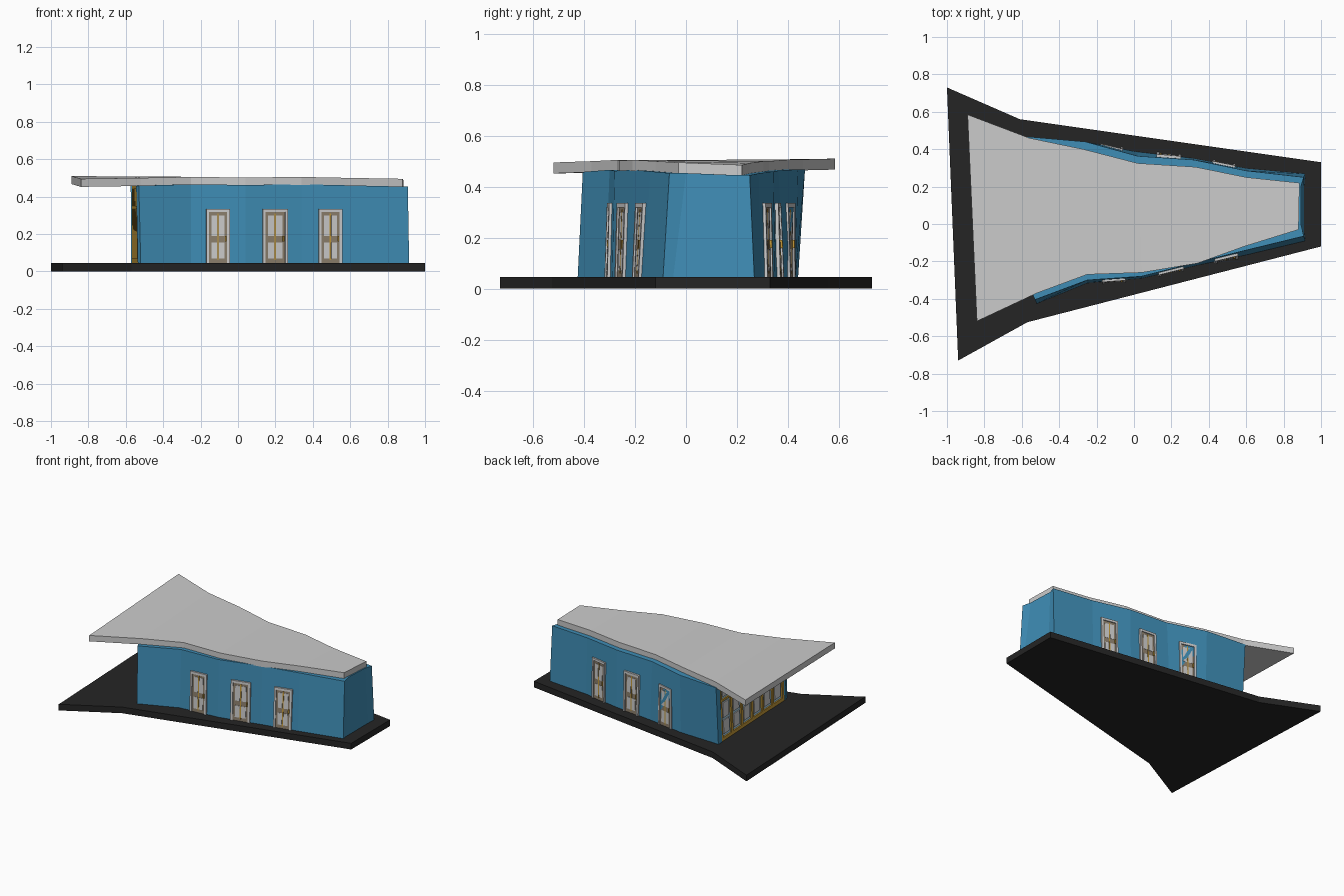
import bpy
from mathutils import Vector

if "Cube" in bpy.data.objects:
    bpy.data.objects.remove(bpy.data.objects["Cube"])


def material(name, rgb):
    m = bpy.data.materials.new(name)
    m.diffuse_color = (*rgb, 1)
    m.use_nodes = True
    m.node_tree.nodes["Principled BSDF"].inputs["Base Color"].default_value = m.diffuse_color
    return m


BLUE = material("blue_paint", (0.05, 0.27, 0.47))
BLACK = material("black_base", (0.018, 0.018, 0.018))
GOLD = material("gold_trim", (0.55, 0.32, 0.04))
BROWN = material("brown_leaf", (0.26, 0.21, 0.15))
GLASS = material("pale_glass", (0.4, 0.62, 0.75))
FLOOR = 0.045


def add_mesh(name, verts, faces, mat=None):
    me = bpy.data.meshes.new(name)
    me.from_pydata([tuple(v) for v in verts], [], faces)
    ob = bpy.data.objects.new(name, me)
    bpy.context.collection.objects.link(ob)
    if mat:
        me.materials.append(mat)
    bpy.context.view_layer.objects.active = ob
    ob.select_set(True)
    bpy.ops.object.mode_set(mode='EDIT')
    bpy.ops.mesh.select_all(action='SELECT')
    bpy.ops.mesh.normals_make_consistent(inside=False)
    bpy.ops.object.mode_set(mode='OBJECT')
    ob.select_set(False)
    return ob


def tube(rings):
    """Join four-cornered rings into a capped solid."""
    verts = [v for r in rings for v in r]
    faces = [(0, 1, 2, 3), tuple(len(verts) - 4 + k for k in range(4))]
    for i in range(len(rings) - 1):
        a, b = 4 * i, 4 * i + 4
        faces += [(a + k, a + (k + 1) % 4, b + (k + 1) % 4, b + k) for k in range(4)]
    return verts, faces


def slab(name, front, back, thick, mat=None):
    """Plate between a front edge and a back edge of (x, y, top z)."""
    rings = []
    for f, b in zip(front, back):
        rings.append([f, b, (b[0], b[1], b[2] - thick), (f[0], f[1], f[2] - thick)])
    return add_mesh(name, *tube(rings), mat)


def inset(path, dist):
    """Offset an open path to its left."""
    pts = [Vector(p) for p in path]
    out = []
    for i, p in enumerate(pts):
        dirs = []
        if i > 0:
            dirs.append((p - pts[i - 1]).normalized())
        if i < len(pts) - 1:
            dirs.append((pts[i + 1] - p).normalized())
        norms = [Vector((-d.y, d.x)) for d in dirs]
        m = sum(norms, Vector((0, 0))).normalized()
        out.append(p + m * (dist / max(0.5, m.dot(norms[0]))))
    return out


# Ground slab
slab("base",
     [(-0.94, -0.73, FLOOR), (-0.57, -0.525, FLOOR), (1, -0.12, FLOOR)],
     [(-1, 0.73, FLOOR), (-0.61, 0.56, FLOOR), (1, 0.33, FLOOR)], FLOOR, BLACK)

# Flared roof plate
slab("roof",
     [(-0.84, -0.52, .495), (-0.52, -0.37, .50), (-0.25, -0.27, .505), (0.04, -0.26, .502),
      (0.34, -0.21, .505), (0.59, -0.12, .50), (0.88, -0.03, .495)],
     [(-0.89, 0.585, .51), (-0.56, 0.46, .507), (-0.27, 0.40, .506), (0.02, 0.325, .50),
      (0.33, 0.305, .50), (0.60, 0.25, .493), (0.885, 0.22, .485)], 0.043)

# Folded U-shaped wall, outer line at floor and at top
front_low = [(-.52, -.425), (-.25, -.315), (.04, -.29), (.34, -.22), (.6, -.165), (.915, -.09)]
front_top = [(-.53, -.405), (-.25, -.30), (.04, -.28), (.34, -.205), (.6, -.14), (.908, -.065)]
back_low = [(-.57, .44), (-.26, .43), (.02, .385), (.32, .35), (.6, .297), (.915, .268)]
back_top = [(-.57, .467), (-.26, .44), (.02, .363), (.32, .343), (.6, .285), (.908, .25)]
end_low = [(.91, -.05), (.91, .205)]
end_top = [(.892, 0), (.892, .2)]
low = front_low + end_low + back_low[::-1]
top = front_top + end_top + back_top[::-1]
low_in, top_in = inset(low, 0.042), inset(top, 0.042)
heights = [.458, .466, .462, .466, .46, .453, .453, .445, .445, .452, .46, .463, .468, .468]
add_mesh("wall", *tube([
    [(*a, FLOOR), (*b, h), (*c, h), (*d, FLOOR)]
    for a, b, c, d, h in zip(low, top, top_in, low_in, heights)]), BLUE)


def wall_box(name, seg, u, z, d, mat=None):
    """Box lying on a leaning wall panel; u along it, z height, d outward depth."""
    a0, b0, a1, b1 = [Vector(p) for p in seg]
    t = (b0 - a0).normalized()
    out = Vector((t.y, -t.x))

    def point(uu, zz, dd):
        k = (zz - FLOOR) / 0.415
        p = a0.lerp(b0, uu).lerp(a1.lerp(b1, uu), k) + out * dd
        return (p.x, p.y, zz)
    rings = [[point(uu, z[0], d[0]), point(uu, z[0], d[1]),
              point(uu, z[1], d[1]), point(uu, z[1], d[0])] for uu in u]
    return add_mesh(name, *tube(rings), mat)


def door(name, seg, x0, x1):
    xa, xb = seg[0][0], seg[1][0]
    u0, u1 = sorted(((x0 - xa) / (xb - xa), (x1 - xa) / (xb - xa)))
    w = u1 - u0

    def box(part, a, b, z0, z1, depth, mat=None):
        wall_box(name + part, seg, (u0 + w * a, u0 + w * b), (z0, z1), (-0.042 - depth, depth), mat)
    # Surround, leaf, raised panels and handle
    box("_jamb_left", 0, 0.11, FLOOR, 0.335, 0.012)
    box("_jamb_right", 0.89, 1, FLOOR, 0.335, 0.012)
    box("_lintel", 0.11, 0.89, 0.318, 0.335, 0.012)
    box("_leaf", 0.11, 0.89, FLOOR, 0.318, 0.005, BROWN)
    for i, a in enumerate((0.22, 0.54)):
        for j, (z0, z1) in enumerate(((0.07, 0.155), (0.19, 0.30))):
            box(f"_panel_{i}{j}", a, a + 0.24, z0, z1, 0.007)
    box("_stile", 0.47, 0.53, 0.06, 0.31, 0.007, GOLD)
    box("_handle", 0.80, 0.86, 0.16, 0.19, 0.014, GOLD)


# Three doors on each long side
for i, (x0, x1) in enumerate(((-0.17, -0.045), (0.13, 0.265), (0.43, 0.555))):
    k = i + 1
    door(f"front_door_{k}", (front_low[k], front_low[k + 1], front_top[k], front_top[k + 1]), x0, x1)
    door(f"back_door_{k}", (back_low[k + 1], back_low[k], back_top[k + 1], back_top[k]),
         x0 - 0.01, x1 - 0.015)

# Glazed entrance across the open end
entry = ((-.56, .40), (-.525, -.375), (-.56, .425), (-.53, -.36))
wall_box("entry_sill", entry, (0, 1), (FLOOR, 0.07), (-0.015, 0.008), GOLD)
wall_box("entry_header", entry, (0, 1), (0.44, 0.465), (-0.015, 0.008), GOLD)
wall_box("entry_transom", entry, (0, 1), (0.335, 0.35), (-0.015, 0.008), GOLD)
wall_box("entry_glass", entry, (0, 1), (0.07, 0.44), (-0.008, -0.002), GLASS)
bays = 6
for i in range(bays + 1):
    u = i / bays * 0.97
    wall_box(f"entry_post_{i}", entry, (u, u + 0.03), (0.07, 0.44), (-0.015, 0.008), GOLD)
    if i < bays:
        for j, (z0, z1) in enumerate(((0.09, 0.19), (0.21, 0.32), (0.365, 0.425))):
            wall_box(f"entry_pane_{i}{j}", entry, (u + 0.05, u + 0.14), (z0, z1), (-0.012, 0.004))
